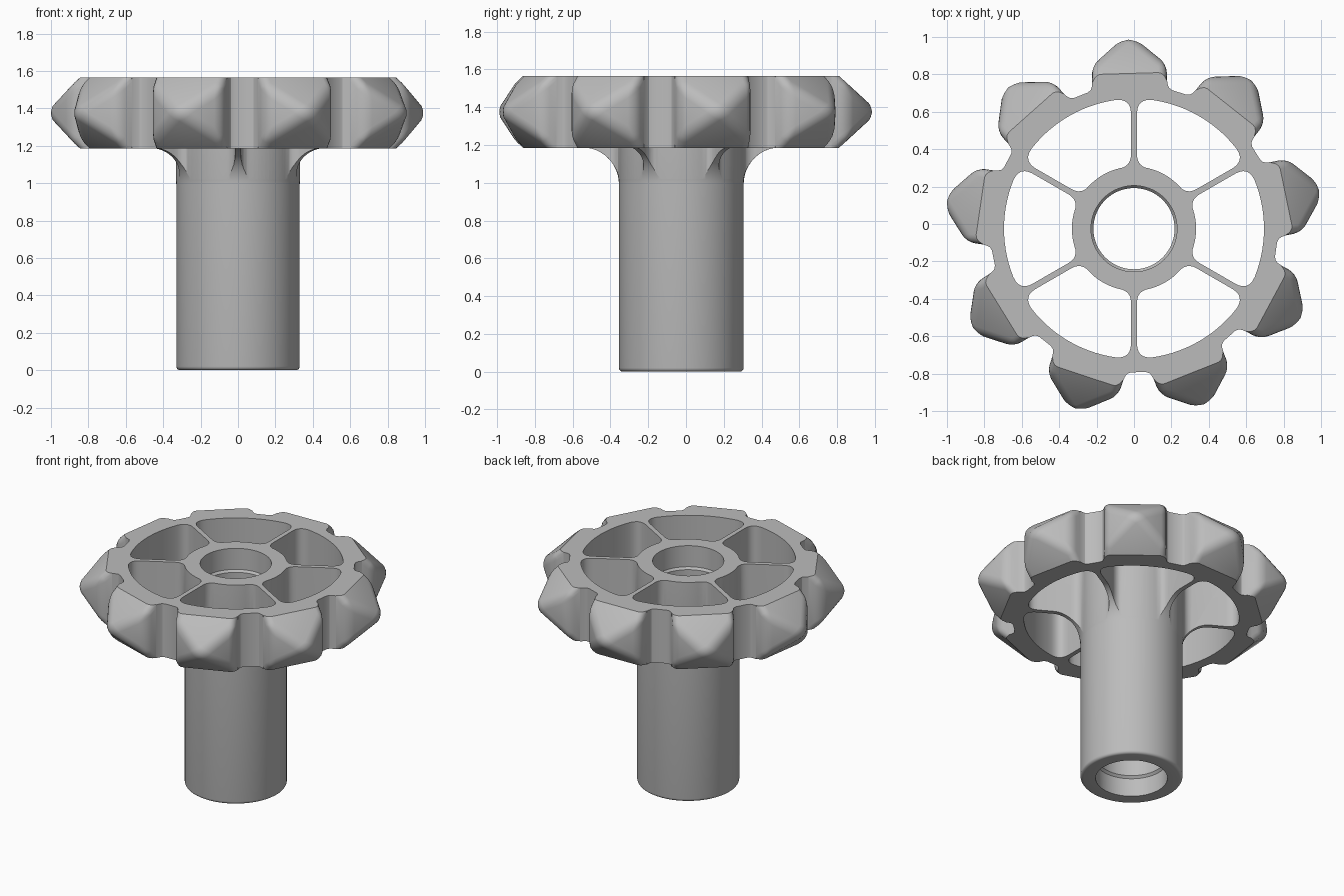
import bpy, bmesh, math
from mathutils import Vector, Matrix

if "Cube" in bpy.data.objects:
    bpy.data.objects.remove(bpy.data.objects["Cube"], do_unlink=True)

CY = -0.025                      # wheel axis
Z0, Z1 = 1.185, 1.565            # wheel underside and top
ZM = (Z0 + Z1) / 2
TEETH, TWIST = 9, 1.7            # twist in degrees
HALF_W, BASE_R = 0.2, 0.79       # tooth half width and root radius

grey = bpy.data.materials.new("plain_grey")
grey.use_nodes = True
grey.diffuse_color = (0.5, 0.5, 0.5, 1)
grey.node_tree.nodes["Principled BSDF"].inputs["Base Color"].default_value = (0.5, 0.5, 0.5, 1)


def add_object(name, bm):
    bmesh.ops.recalc_face_normals(bm, faces=bm.faces[:])
    mesh = bpy.data.meshes.new(name)
    bm.to_mesh(mesh)
    bm.free()
    mesh.materials.append(grey)
    ob = bpy.data.objects.new(name, mesh)
    bpy.context.collection.objects.link(ob)
    ob.location.y = CY
    return ob


def prism(name, outline, z0, z1):
    bm = bmesh.new()
    face = bm.faces.new([bm.verts.new((x, y, z0)) for x, y in outline])
    new = bmesh.ops.extrude_face_region(bm, geom=[face])["geom"]
    bmesh.ops.translate(bm, vec=(0, 0, z1 - z0),
                        verts=[g for g in new if isinstance(g, bmesh.types.BMVert)])
    return add_object(name, bm)


def lathe(name, profile, steps=96):
    bm = bmesh.new()
    verts = [bm.verts.new((r, 0, z)) for r, z in profile]
    edges = [bm.edges.new(pair) for pair in zip(verts, verts[1:])]
    bmesh.ops.spin(bm, geom=verts + edges, axis=(0, 0, 1), cent=(0, 0, 0),
                   angle=math.tau, steps=steps, use_duplicate=False)
    bmesh.ops.remove_doubles(bm, verts=bm.verts[:], dist=0.0001)
    return add_object(name, bm)


def polar(r, a):
    return Vector((r * math.cos(a), r * math.sin(a)))


def smooth(obs):
    bpy.ops.object.select_all(action="DESELECT")
    for ob in obs:
        ob.select_set(True)
    bpy.context.view_layer.objects.active = obs[0]
    bpy.ops.object.shade_smooth_by_angle(angle=math.radians(28))


# Wheel blank: flat lands for the teeth, small flares into the gaps
half = [(HALF_W, BASE_R), (0.203, 0.765), (0.209, 0.748), (0.225, 0.735)]
land = half[::-1] + [(-x, y) for x, y in half]
outline = []
for i in range(TEETH):
    turn = Matrix.Rotation(math.radians(i * 360 / TEETH + TWIST), 2)
    outline += [turn @ Vector(p) for p in land]
wheel = prism("wheel_and_shaft", outline, Z0, Z1)

# Shaft with rounded foot, flaring into the underside of the wheel
R_SHAFT, FLARE, FOOT = 0.33, 0.195, 0.02
profile = [(0, 0)]
for i in range(5):
    a = i / 4 * math.pi / 2
    profile.append((R_SHAFT - FOOT + FOOT * math.sin(a), FOOT - FOOT * math.cos(a)))
for i in range(13):
    a = i / 12 * math.pi / 2
    profile.append((R_SHAFT + FLARE * (1 - math.cos(a)), Z0 + 0.002 - FLARE * (1 - math.sin(a))))
profile += [(R_SHAFT + FLARE, ZM), (0, ZM)]
shaft = lathe("shaft", profile)

# Stepped bore
bore = lathe("bore_cutter", [(0, -0.1), (0.232, -0.1), (0.232, 0.13), (0.217, 0.145),
                             (0.217, Z1 - 0.165), (0.23, Z1 - 0.15), (0.23, Z1 + 0.1), (0, Z1 + 0.1)])

# Six pockets between thin spokes
R_IN, R_OUT, WEB = 0.332, 0.695, 0.016


def corner(p, c, q, n=6):
    return [p * (1 - t) ** 2 + c * 2 * t * (1 - t) + q * t * t
            for t in (i / n for i in range(n + 1))]


def pocket(mid):
    span = math.radians(30)
    ends = {}
    pts = []
    for r, trim in ((R_OUT, 0.08), (R_IN, 0.065)):
        a = span - math.asin(WEB / r)
        ends[r] = (polar(r, mid - a), polar(r, mid + a), a - trim / r, trim)
    for r, other, sign in ((R_OUT, R_IN, 1), (R_IN, R_OUT, -1)):
        lo, hi, a, trim = ends[r]
        first, last = (lo, hi) if sign > 0 else (hi, lo)
        far_first, far_last = ends[other][:2] if sign > 0 else ends[other][1::-1]
        start = first + (far_first - first).normalized() * trim
        stop = last + (far_last - last).normalized() * trim
        arc = [polar(r, mid + sign * a * (i / 7 - 1)) for i in range(15)]
        pts += corner(start, first, arc[0]) + arc[1:-1] + corner(arc[-1], last, stop)
    return pts


cutters = [bore]
for k in range(6):
    cutters.append(prism("pocket_cutter", pocket(math.radians(60 * k)), 0.9, Z1 + 0.1))

# Join and cut, then keep the finished mesh
for tool, mode in [(shaft, "UNION")] + [(c, "DIFFERENCE") for c in cutters]:
    tool.hide_render = True
    mod = wheel.modifiers.new(tool.name, "BOOLEAN")
    mod.operation, mod.object, mod.solver = mode, tool, "EXACT"
bpy.context.view_layer.update()
depsgraph = bpy.context.evaluated_depsgraph_get()
finished = bpy.data.meshes.new_from_object(wheel.evaluated_get(depsgraph))
wheel.modifiers.clear()
wheel.data = finished
for tool in [shaft] + cutters:
    bpy.data.objects.remove(tool, do_unlink=True)


# Teeth: pyramid-nosed blocks with rounded edges
def cut(bm, co, no, fill=True):
    bmesh.ops.bisect_plane(bm, geom=bm.verts[:] + bm.edges[:] + bm.faces[:], dist=1e-5,
                           plane_co=co, plane_no=no, clear_outer=True)
    if fill:
        bmesh.ops.holes_fill(bm, edges=[e for e in bm.edges if e.is_boundary], sides=0)


def tooth_mesh():
    bm = bmesh.new()
    bmesh.ops.create_cube(bm, size=1, matrix=Matrix.Translation((0, 0.9, 0))
                          @ Matrix.Diagonal((HALF_W * 2, 0.6, 0.6, 1)))
    tip = (0, 1.045, 0)
    for s in (1, -1):
        cut(bm, tip, (0, 1, s * 1.13))
        cut(bm, tip, (s * 0.85, 1, 0))
    bmesh.ops.remove_doubles(bm, verts=bm.verts[:], dist=0.001)
    nose = [e for e in bm.edges if all(v.co.y > 0.65 for v in e.verts)]
    bmesh.ops.bevel(bm, geom=nose, offset=0.045, segments=4, profile=0.5, affect="EDGES")
    h = (Z1 - Z0) / 2
    for s in (1, -1):
        cut(bm, (0, 0, s * h), (0, 0, s))
    cut(bm, (0, BASE_R, 0), (0, -1, 0), fill=False)
    return bm


first = add_object("tooth", tooth_mesh())
teeth = [first]
for i in range(1, TEETH):
    ob = bpy.data.objects.new("tooth", first.data)
    bpy.context.collection.objects.link(ob)
    teeth.append(ob)
for i, ob in enumerate(teeth):
    ob.location = (0, CY, ZM)
    ob.rotation_euler.z = math.radians(i * 360 / TEETH + TWIST)

smooth([wheel])
smooth([first])
